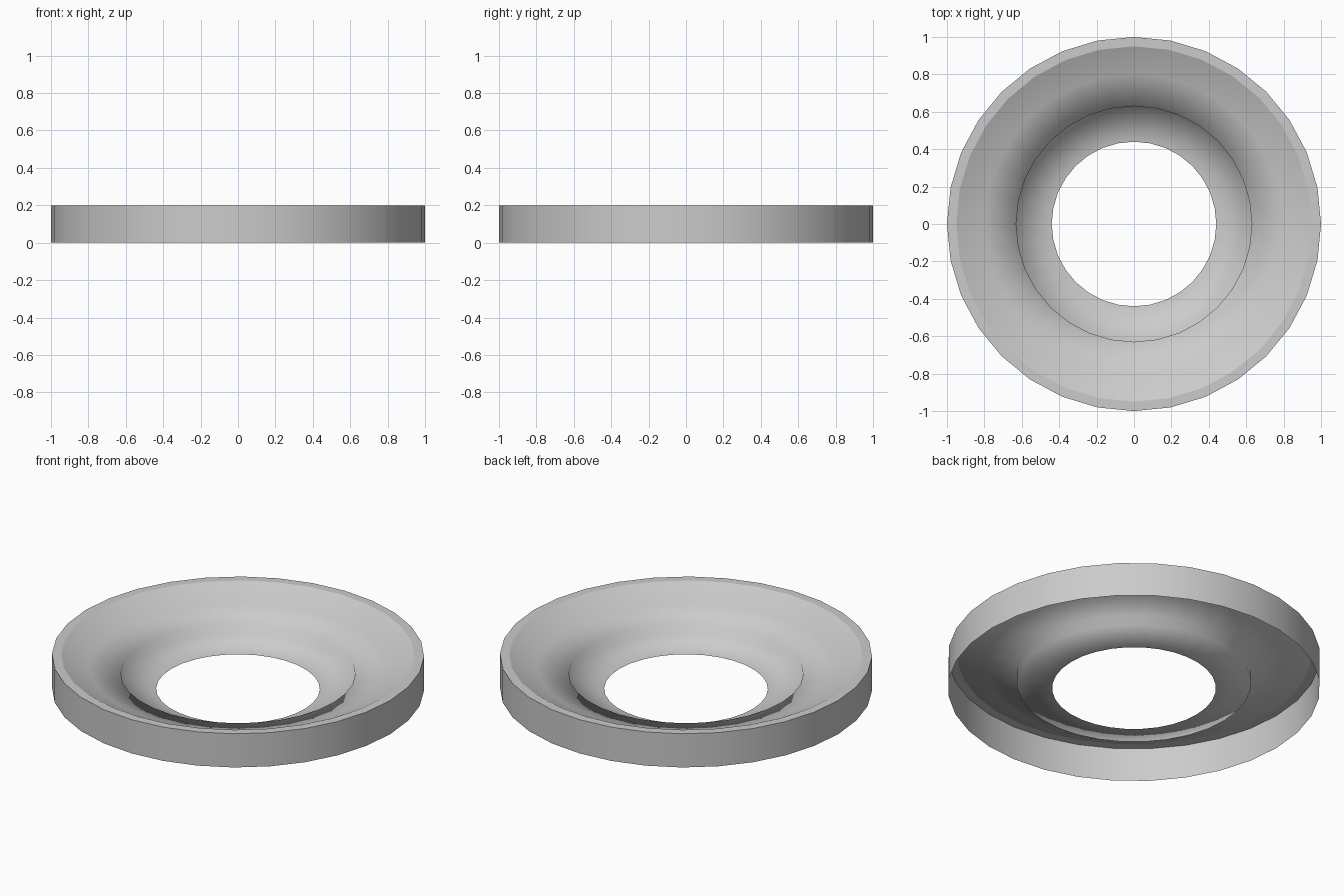
import bpy, bmesh
from math import cos, sin, pi, radians

if "Cube" in bpy.data.objects:
    bpy.data.objects.remove(bpy.data.objects["Cube"])

SIDES = 32


def lathe(name, profile, angle):
    """Revolve an open (radius, height) profile, listed from outside inwards."""
    bm = bmesh.new()
    rings = [[bm.verts.new((r * cos(2 * pi * i / SIDES), r * sin(2 * pi * i / SIDES), z))
              for i in range(SIDES)] for r, z in profile]
    for a, b in zip(rings, rings[1:]):
        for i in range(SIDES):
            j = (i + 1) % SIDES
            bm.faces.new((a[i], a[j], b[j], b[i]))
    mesh = bpy.data.meshes.new(name)
    bm.to_mesh(mesh)
    bm.free()
    obj = bpy.data.objects.new(name, mesh)
    bpy.context.collection.objects.link(obj)
    bpy.ops.object.select_all(action='DESELECT')
    obj.select_set(True)
    bpy.context.view_layer.objects.active = obj
    bpy.ops.object.shade_smooth_by_angle(angle=radians(angle))
    return obj


# Outer wall with narrow flat rim, open underneath
lathe("outer_rim", [(1, 0), (1, 0.2), (0.95, 0.2)], 40)

# Sloping dish, steeper at the rim, stepping down to the flange around the hole
lathe("dish", [(0.95, 0.2), (0.8, 0.13), (0.63, 0.09),
               (0.63, 0.03), (0.44, 0)], 89)
